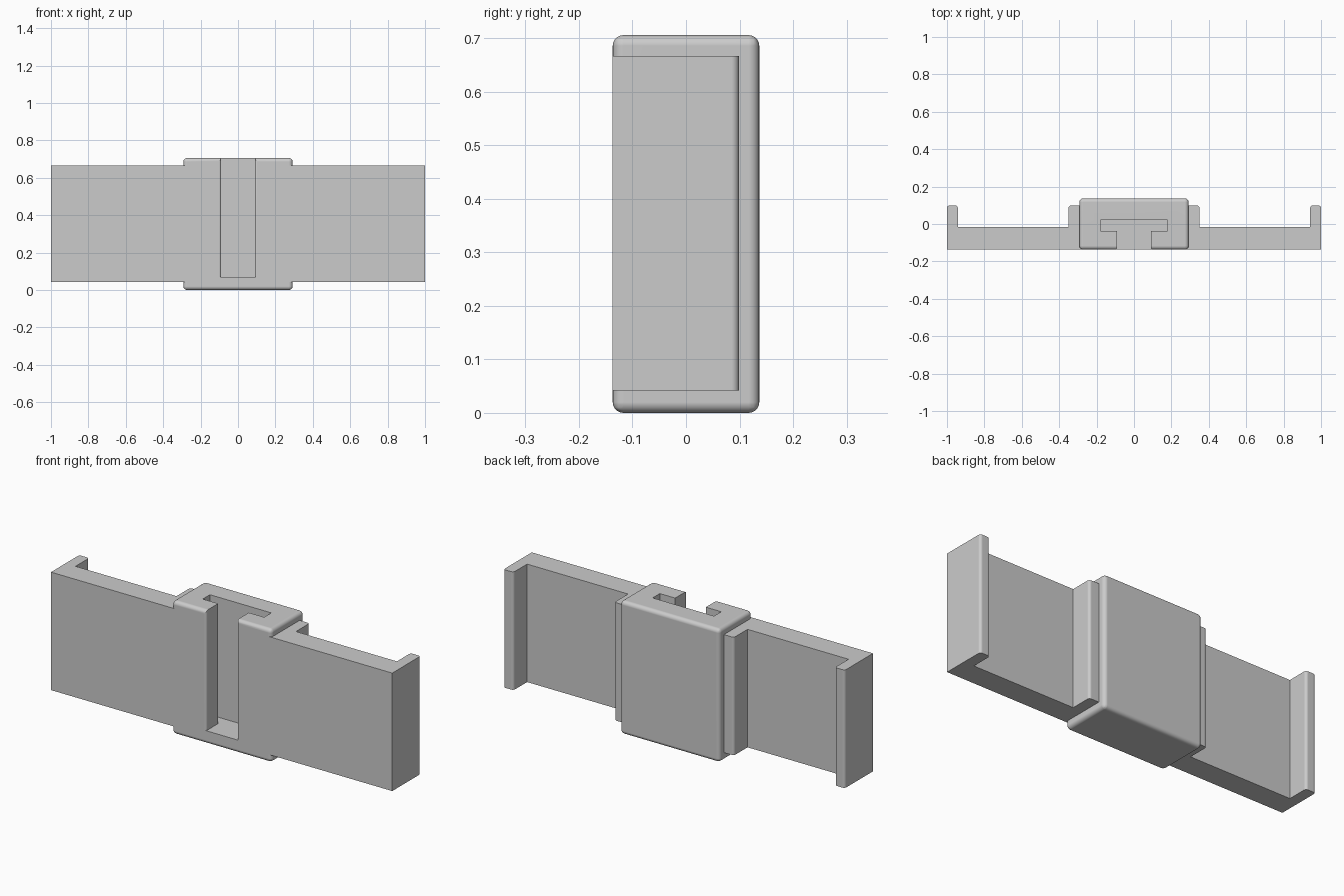
import bpy, bmesh, math

cube = bpy.data.objects.get("Cube")
if cube:
    bpy.data.objects.remove(cube, do_unlink=True)

grey = bpy.data.materials.new("light grey")
grey.use_nodes = True
grey.diffuse_color = (0.6, 0.6, 0.6, 1)
grey.node_tree.nodes["Principled BSDF"].inputs["Base Color"].default_value = (0.6, 0.6, 0.6, 1)

FRONT, BACK = -0.137, 0.137
HEIGHT = 0.706
FILLET = 0.02


def arc(cx, cy, r, start, end, steps=6):
    """Points along a circular arc, angles in degrees."""
    angles = [math.radians(start + (end - start) * i / steps) for i in range(steps + 1)]
    return [(cx + r * math.cos(a), cy + r * math.sin(a)) for a in angles]


def prism(name, outline, z0, z1, bevel=0):
    """Extrude an x/y outline upwards, optionally rounding every edge."""
    bm = bmesh.new()
    face = bm.faces.new([bm.verts.new((x, y, z0)) for x, y in outline])
    up = bmesh.ops.extrude_face_region(bm, geom=[face])["geom"]
    for v in up:
        if isinstance(v, bmesh.types.BMVert):
            v.co.z = z1
    if bevel:
        bmesh.ops.bevel(bm, geom=bm.edges[:], offset=bevel, segments=6,
                        profile=0.5, affect='EDGES')
    bmesh.ops.recalc_face_normals(bm, faces=bm.faces[:])
    mesh = bpy.data.meshes.new(name)
    bm.to_mesh(mesh)
    bm.free()
    mesh.materials.append(grey)
    obj = bpy.data.objects.new(name, mesh)
    bpy.context.collection.objects.link(obj)
    return obj


def activate(obj):
    bpy.ops.object.select_all(action='DESELECT')
    obj.select_set(True)
    bpy.context.view_layer.objects.active = obj


def finish(obj):
    activate(obj)
    bpy.ops.object.shade_smooth_by_angle(angle=math.radians(30))
    obj.modifiers.new("even shading", 'WEIGHTED_NORMAL').keep_sharp = True


# Central block with rounded edges
w = 0.292
body = prism("centre_block", [(-w, FRONT), (w, FRONT), (w, BACK), (-w, BACK)],
             0, HEIGHT, FILLET)

# T-shaped slot, open at the top and front, with rounded front lips
lip = 0.012
half = [(0.18, 0.022), (0.18, -0.038), (0.09, -0.038)]
half += arc(0.09 + lip, FRONT + lip, lip, 180, 270)
half += [(0.09 + lip, FRONT - 0.1)]
slot = prism("slot_cutter", half + [(-x, y) for x, y in reversed(half)], 0.07, HEIGHT + 0.1)
slot.hide_render = True
cut = body.modifiers.new("slot", 'BOOLEAN')
cut.object = slot
cut.operation = 'DIFFERENCE'
cut.solver = 'EXACT'
activate(body)
bpy.ops.object.modifier_apply(modifier="slot")
bpy.data.objects.remove(slot, do_unlink=True)
finish(body)

# Side channels: a flat plate with two round-tipped flanges towards the back
PLATE_BACK, TIP, R = -0.015, 0.099, 0.014


def flange_tip(x0, x1):
    """Rounded end of a flange, running from high x to low x."""
    return arc(x1 - R, TIP - R, R, 0, 90) + arc(x0 + R, TIP - R, R, 90, 180)


channel = [(w - FILLET, FRONT), (1, FRONT)]
channel += flange_tip(0.942, 1)
channel += [(0.942, PLATE_BACK), (0.35, PLATE_BACK)]
channel += flange_tip(w - FILLET, 0.35)
for side, sign in (("left", 1), ("right", -1)):
    finish(prism(side + "_channel", [(sign * x, y) for x, y in channel], 0.042, 0.667))
